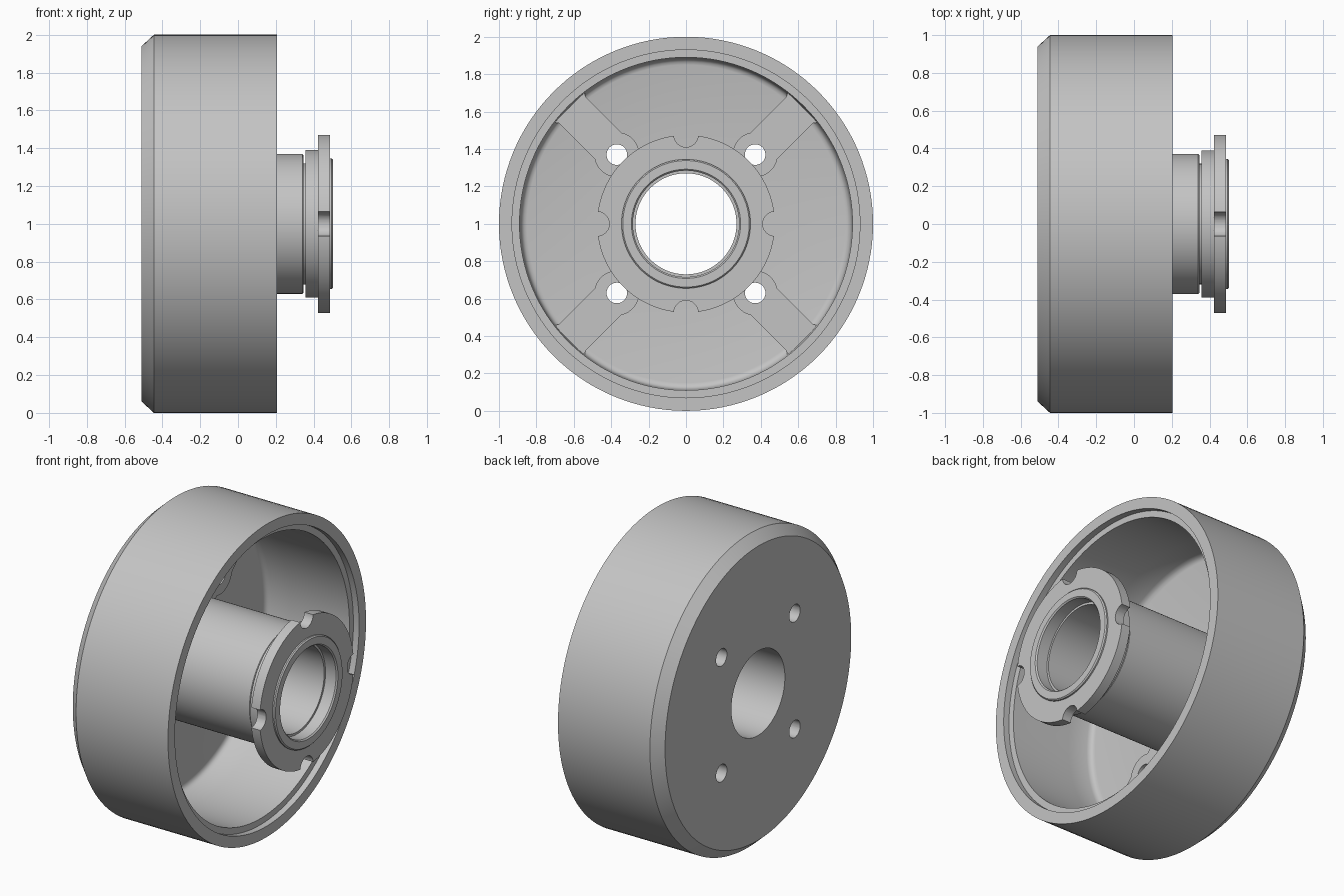
import bpy, bmesh, math
from mathutils import Matrix, Vector

old = bpy.data.objects.get("Cube")
if old:
    bpy.data.objects.remove(old, do_unlink=True)

AXIS = Vector((1, 0, 0))
LIFT = Matrix.Translation((0, 0, 1))
SEGMENTS = 128

metal = bpy.data.materials.new("light_grey_metal")
metal.use_nodes = True
GREY = (0.55, 0.55, 0.55, 1)
metal.diffuse_color = GREY
metal.node_tree.nodes["Principled BSDF"].inputs["Base Color"].default_value = GREY


def make_object(name, bm):
    bmesh.ops.recalc_face_normals(bm, faces=bm.faces)
    bm.transform(LIFT)
    mesh = bpy.data.meshes.new(name)
    bm.to_mesh(mesh)
    bm.free()
    mesh.materials.append(metal)
    obj = bpy.data.objects.new(name, mesh)
    bpy.context.collection.objects.link(obj)
    return obj


def lathe(name, profile):
    """Revolve a closed (x, radius) profile around the wheel axis."""
    bm = bmesh.new()
    verts = [bm.verts.new((x, 0, r)) for x, r in profile]
    edges = [bm.edges.new((v, verts[i - 1])) for i, v in enumerate(verts)]
    bmesh.ops.spin(bm, geom=verts + edges, cent=(0, 0, 0), axis=AXIS,
                   angle=2 * math.pi, steps=SEGMENTS)
    bmesh.ops.remove_doubles(bm, verts=bm.verts, dist=0.0001)
    return make_object(name, bm)


def prisms(name, outline, x0, x1, start):
    """Four copies of a (y, z) outline, extruded along x, spaced around the axis."""
    bm = bmesh.new()
    for k in range(4):
        turn = Matrix.Rotation(start + k * math.pi / 2, 3, AXIS)
        face = bm.faces.new([bm.verts.new(turn @ Vector((x0, y, z))) for y, z in outline])
        grown = bmesh.ops.extrude_face_region(bm, geom=[face])["geom"]
        top = [g for g in grown if isinstance(g, bmesh.types.BMVert)]
        bmesh.ops.translate(bm, verts=top, vec=(x1 - x0, 0, 0))
    return make_object(name, bm)


def arc(centre, radius, a0, a1, steps):
    angles = [math.radians(a0 + (a1 - a0) * i / steps) for i in range(steps + 1)]
    return [(centre + radius * math.cos(a), radius * math.sin(a)) for a in angles]


def cut(obj, cutter):
    mod = obj.modifiers.new("cut", 'BOOLEAN')
    mod.operation = 'DIFFERENCE'
    mod.solver = 'EXACT'
    mod.object = cutter
    bpy.context.view_layer.objects.active = obj
    bpy.ops.object.modifier_apply(modifier=mod.name)


# Drum: chamfered outer shell, stepped rim, deep cavity and flat web
drum = lathe("drum", [
    (-0.51, 0.27), (-0.51, 0.94), (-0.445, 1.0), (0.205, 1.0), (0.205, 0.93),
    (0.165, 0.93), (0.165, 0.89), (-0.25, 0.89), (-0.385, 0.885),
    (-0.405, 0.878), (-0.416, 0.866), (-0.42, 0.85), (-0.42, 0.27)])

# Hub: sleeve, narrow neck, shoulder, front lip and stepped bore
hub = lathe("hub", [
    (-0.42, 0.27), (-0.42, 0.37), (0.34, 0.37), (0.347, 0.363), (0.347, 0.32),
    (0.358, 0.32), (0.358, 0.39), (0.425, 0.39), (0.425, 0.345), (0.495, 0.345),
    (0.502, 0.338), (0.502, 0.292), (0.494, 0.284), (0.42, 0.284), (0.42, 0.27)])

# Flange with four round notches
flange = lathe("notched_flange", [
    (0.424, 0.33), (0.424, 0.475), (0.486, 0.475), (0.486, 0.33)])

# Raised radial ribs that widen around the bolt holes
HOLE_RADIUS_POS = 0.523
side = [(0.3, 0.06)] + arc(HOLE_RADIUS_POS, 0.12, 150, 56, 10) + [(0.86, 0.1), (0.882, 0.115)]
outline = side + [(y, -z) for y, z in reversed(side)]
ribs = prisms("web_ribs", outline, -0.43, -0.385, math.pi / 4)

# Bolt holes and notches
hole_cutter = prisms("hole_cutter", arc(HOLE_RADIUS_POS, 0.055, 0, 350, 35),
                     -0.6, -0.3, math.pi / 4)
notch_cutter = prisms("notch_cutter", arc(0.475, 0.065, 0, 350, 35), 0.4, 0.55, 0)
cut(drum, hole_cutter)
cut(ribs, hole_cutter)
cut(flange, notch_cutter)
for cutter in (hole_cutter, notch_cutter):
    bpy.data.objects.remove(cutter, do_unlink=True)

# Smooth round walls, keep machined edges crisp
bpy.ops.object.select_all(action='DESELECT')
for obj in (drum, hub, flange, ribs):
    obj.select_set(True)
bpy.context.view_layer.objects.active = drum
bpy.ops.object.shade_smooth_by_angle(angle=math.radians(30))
